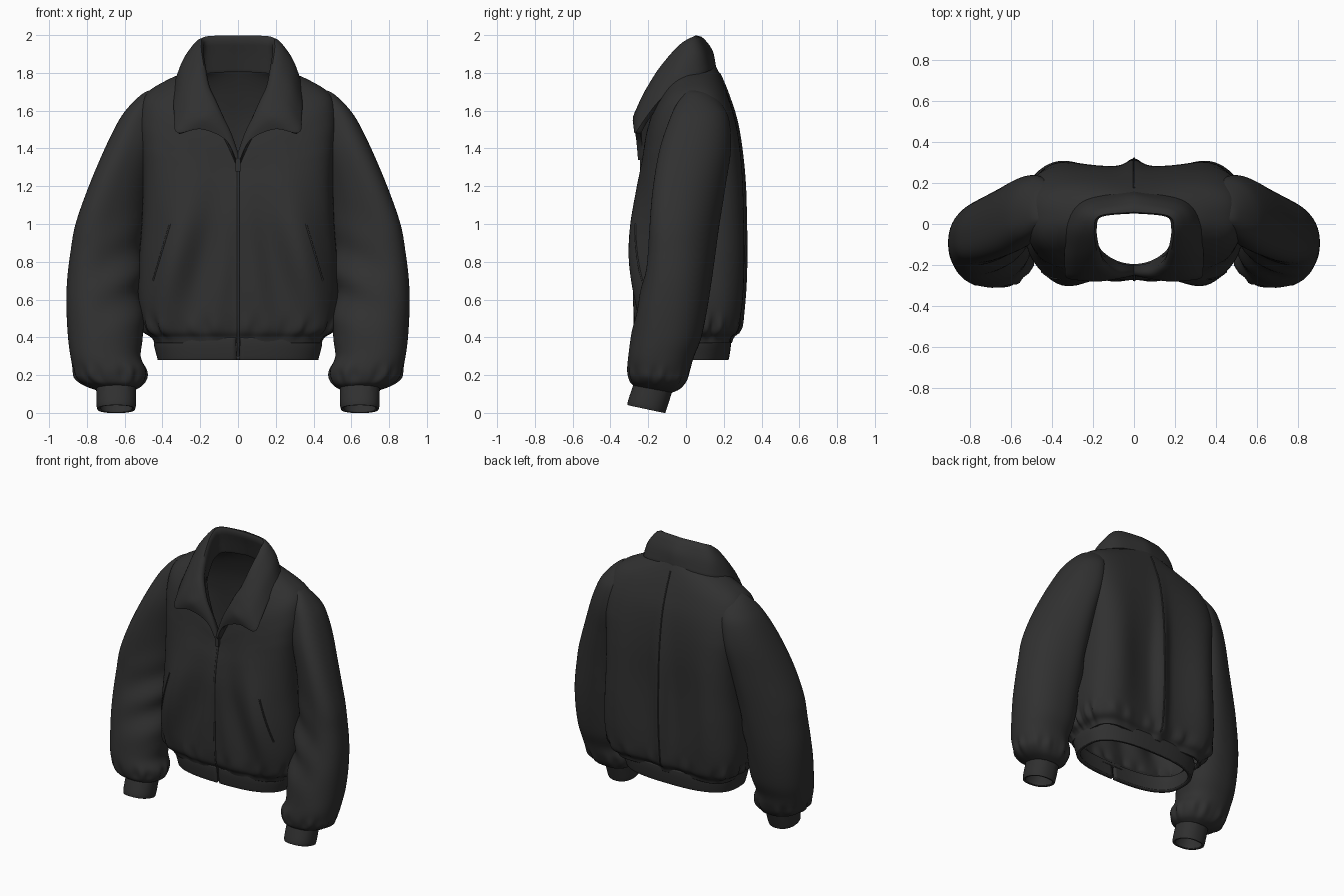
import bpy, bmesh, math
from mathutils import Vector
from mathutils.bvhtree import BVHTree

cube = bpy.data.objects.get("Cube")
if cube:
    bpy.data.objects.remove(cube, do_unlink=True)

fabric = bpy.data.materials.new("charcoal_fabric")
fabric.use_nodes = True
colour = (0.03, 0.03, 0.03, 1)
fabric.diffuse_color = colour
fabric.node_tree.nodes["Principled BSDF"].inputs["Base Color"].default_value = colour


def smooth_rows(rows, n):
    """Catmull-Rom resampling of a list of equal-length tuples."""
    out = []
    for i in range(len(rows) - 1):
        p = [rows[max(0, min(len(rows) - 1, i + k))] for k in (-1, 0, 1, 2)]
        for j in range(n):
            t = j / n
            out.append(tuple(
                b + t * ((c - a) / 2 + t * (a - 2.5 * b + 2 * c - d / 2 + t * (1.5 * (b - c) + (d - a) / 2)))
                for a, b, c, d in zip(*p)))
    return out + [tuple(rows[-1])]


def bump(z, centre, width):
    return math.exp(-((z - centre) / width) ** 2)


def rounded_box(a, n):
    """Point on a unit superellipse in direction a."""
    c, s = math.cos(a), math.sin(a)
    r = (abs(c) ** n + abs(s) ** n) ** (-1 / n)
    return c * r, s * r


def loft(name, rings, closed=True, cap=False, thickness=0.02, offset=-1):
    """Skin a list of point rings into a smooth cloth shell."""
    bm = bmesh.new()
    grid = [[bm.verts.new(p) for p in ring] for ring in rings]
    n = len(grid[0])
    for lo, hi in zip(grid, grid[1:]):
        for i in range(n if closed else n - 1):
            k = (i + 1) % n
            bm.faces.new((lo[i], lo[k], hi[k], hi[i]))
    if cap:
        bm.faces.new(grid[-1])
    bmesh.ops.recalc_face_normals(bm, faces=bm.faces)
    mesh = bpy.data.meshes.new(name)
    bm.to_mesh(mesh)
    bm.free()
    mesh.materials.append(fabric)
    obj = bpy.data.objects.new(name, mesh)
    bpy.context.collection.objects.link(obj)
    mod = obj.modifiers.new("thickness", 'SOLIDIFY')
    mod.thickness, mod.offset = thickness, offset
    mesh.shade_smooth()
    return obj


def tube(name, points, radius):
    curve = bpy.data.curves.new(name, 'CURVE')
    curve.dimensions = '3D'
    curve.bevel_depth, curve.bevel_resolution = radius, 2
    curve.use_fill_caps = True
    spline = curve.splines.new('POLY')
    spline.points.add(len(points) - 1)
    for sp, p in zip(spline.points, points):
        sp.co = (*p, 1)
    curve.materials.append(fabric)
    obj = bpy.data.objects.new(name, curve)
    bpy.context.collection.objects.link(obj)


# Torso: half width, front y, back y, middle y, side z, front z, back z
TORSO = [
    (.44, -.23, .235, .01, .37, .37, .37),
    (.455, -.24, .245, .01, .40, .40, .40),
    (.505, -.265, .28, .01, .45, .45, .45),
    (.53, -.28, .295, .01, .60, .60, .60),
    (.525, -.29, .30, .01, .80, .80, .80),
    (.51, -.285, .30, .02, 1.0, 1.0, 1.0),
    (.505, -.262, .30, .03, 1.22, 1.15, 1.22),
    (.515, -.24, .288, .04, 1.40, 1.24, 1.40),
    (.525, -.23, .265, .04, 1.55, 1.28, 1.55),
    (.495, -.225, .225, .04, 1.68, 1.31, 1.68),
    (.37, -.22, .185, .035, 1.765, 1.325, 1.78),
    (.23, -.215, .145, .03, 1.82, 1.34, 1.86),
]


def torso_ring(row, n=160):
    hw, yf, yb, yc, zs, zf, zb = row
    boxy = 1 - min(1, max(0, (zs - 1.4) / 0.42))
    ring = []
    for i in range(n):
        a = 2 * math.pi * i / n
        back = math.sin(a) > 0
        u, v = rounded_box(a, 2 + (2.8 if back else 1.5) * boxy)
        x = hw * u
        y = yc + v * ((yb - yc) if back else (yc - yf))
        z = zs + ((zb if back else zf) - zs) * (1 - abs(u))
        # Hanging folds: spine and shoulder-blade ridges behind, slanted folds in front
        if back:
            wave = 1.6 * (bump(x, 0, .055) + bump(abs(x), .38, .16)) - 1
            y += v * 0.034 * wave * bump(z, .85, .5)
        else:
            slant = abs(x) + 0.25 * (z - 0.8) - 0.175
            middle = bump(x, 0, .12)
            wave = -math.cos(2 * math.pi * slant / .36) * (1 - middle) - 0.5 * middle
            y += v * 0.036 * wave * bump(z, .8, .32)
        # Gathers above the waistband
        g = 1 + 0.022 * (math.sin(24 * a) + 0.6 * math.sin(37 * a)) * bump(z, .45, .05)
        ring.append((x * g, y * g, z))
    return ring


torso = loft("torso", [torso_ring(r) for r in smooth_rows(TORSO, 6)])

# Waistband, split at the centre front
BAND = [(.425, .225, .28), (.43, .23, .30), (.445, .238, .36), (.445, .238, .40)]
band = []
for hw, d, z in smooth_rows(BAND, 3):
    outline = [rounded_box(math.radians(-88.8 + 2.98 * i), 2.7) for i in range(121)]
    band.append([(hw * u, d * v, z) for u, v in outline])
loft("waistband", band, closed=False, thickness=0.025)

# Sleeve: z, inner x, outer x, front y, back y
SLEEVE = [
    (.125, .545, .745, -.275, -.075), (.145, .51, .81, -.295, -.03),
    (.18, .49, .855, -.305, .0), (.23, .487, .872, -.31, .02),
    (.30, .515, .887, -.305, .04), (.40, .50, .90, -.29, .08),
    (.55, .50, .908, -.26, .11), (.70, .50, .905, -.22, .13),
    (.85, .50, .887, -.19, .145), (1.0, .49, .86, -.175, .16),
    (1.2, .46, .79, -.155, .19), (1.4, .41, .705, -.125, .225),
    (1.55, .39, .63, -.08, .22), (1.63, .38, .57, -.045, .185),
    (1.69, .36, .505, .0, .135), (1.71, .38, .46, .03, .08),
]
CUFF = [(.02, .545, .745, -.31, -.11), (.05, .54, .75, -.305, -.10), (.14, .54, .75, -.275, -.07)]


def sleeve_ring(row, side, n=72):
    z0, xi, xo, yf, yb = row
    ring = []
    for i in range(n):
        a = 2 * math.pi * i / n
        c, s = math.cos(a), math.sin(a)
        u, v = rounded_box(a, 2.25)
        # Elbow creases, strongest toward the body and the front
        near = max(0, -c * .7 - s * .5)
        g = 1 - 0.10 * near * bump(z0, .68, .24) * (0.4 + math.sin(24 * z0 + 2.2 * c + 1.0))
        g += 0.035 * (math.sin(11 * a) + 0.6 * math.sin(17 * a)) * bump(z0, .19, .045)
        x = (xi + xo) / 2 + (xo - xi) / 2 * u * g
        # The outer side swings forward
        y = (yf + yb) / 2 + (yb - yf) / 2 * v * g - 0.075 * c * bump(z0, 1.15, .55)
        z = z0 - 0.022 * s * bump(z0, 0, .3)
        ring.append((side * x, y, z))
    return ring


for label, side in (("left", 1), ("right", -1)):
    loft(label + "_sleeve", [sleeve_ring(r, side) for r in smooth_rows(SLEEVE, 5)], cap=True, thickness=0.012)
    loft(label + "_cuff", [sleeve_ring(r, side) for r in smooth_rows(CUFF, 4)], thickness=0.016)

# Collar: stand line, fold line and outer edge from front centre to back centre
STAND = [(0, -.205, 1.31), (.05, -.205, 1.43), (.105, -.19, 1.53), (.145, -.16, 1.60), (.18, -.12, 1.65),
         (.205, -.05, 1.71), (.215, .03, 1.77), (.165, .09, 1.80), (0, .118, 1.81)]
FOLD = [(.005, -.235, 1.35), (.05, -.24, 1.48), (.10, -.24, 1.58), (.14, -.22, 1.66), (.17, -.185, 1.73),
        (.19, -.115, 1.84), (.20, -.025, 1.94), (.17, .045, 1.98), (0, .065, 1.985)]
EDGE = [(.012, -.24, 1.34), (.07, -.25, 1.45), (.20, -.26, 1.505), (.315, -.255, 1.48), (.328, -.21, 1.55),
        (.328, -.125, 1.66), (.315, .0, 1.765), (.23, .105, 1.805), (0, .145, 1.83)]
lines = [[Vector(p) for p in smooth_rows(line, 6)] for line in (STAND, FOLD, EDGE)]
strip = []
for stand, fold, edge in zip(*lines):
    out = Vector((fold.x, fold.y - 0.02, 0)).normalized()
    puff = min(1, (edge - fold).length / 0.15)
    mid = (fold + edge) / 2 + (out * 0.02 + Vector((0, 0, 0.012))) * puff
    inner = (stand + fold) / 2
    strip.append(smooth_rows([tuple(p) for p in (stand, inner, fold, mid, edge)], 4))
mirrored = [[(-x, y, z) for x, y, z in row] for row in reversed(strip[:-1])]
collar = loft("collar", strip + mirrored, closed=False, thickness=0.028, offset=0)
bevel = collar.modifiers.new("soft_edge", 'BEVEL')
bevel.width, bevel.segments, bevel.limit_method, bevel.angle_limit = 0.009, 2, 'ANGLE', 1.0

# Details laid on the torso surface
bm = bmesh.new()
bm.from_mesh(torso.data)
tree = BVHTree.FromBMesh(bm)
bm.free()


def on_cloth(x, z, facing):
    hit = tree.ray_cast(Vector((x, 2 * facing, z)), Vector((0, -facing, 0)))[0]
    return (x, hit.y if hit else 0.23 * facing, z)


zip_path = [on_cloth(0.001, 0.38 + 0.94 * i / 40, -1) for i in range(41)]
tube("zip", [(0, -.222, .30)] + zip_path, 0.007)
for label, side in (("left", 1), ("right", -1)):
    welt = [on_cloth(side * (.36 + .09 * i / 12), 1.0 - .3 * i / 12, -1) for i in range(13)]
    tube(label + "_pocket_welt", welt, 0.005)
tube("back_seam", [on_cloth(0.001, 0.42 + 1.38 * i / 40, 1) for i in range(41)], 0.005)

# Zip pull
bpy.ops.mesh.primitive_cube_add(size=1, location=(0, -.235, 1.32))
pull = bpy.context.object
pull.name = "zip_pull"
pull.scale = (.026, .018, .085)
pull.data.materials.append(fabric)
soft = pull.modifiers.new("soft_edge", 'BEVEL')
soft.width, soft.segments = 0.006, 2
